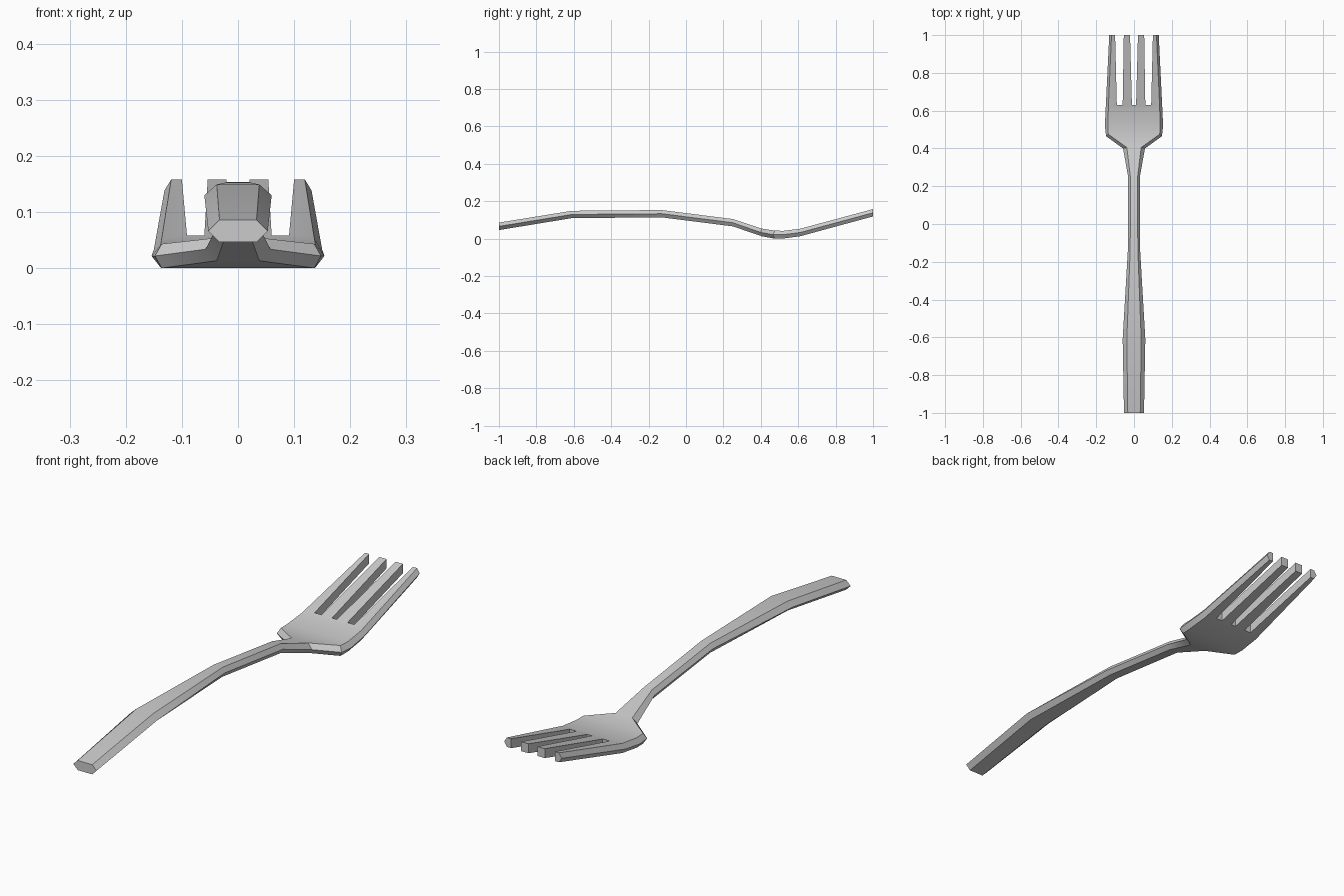
import bpy, bmesh, math

if "Cube" in bpy.data.objects:
    bpy.data.objects.remove(bpy.data.objects["Cube"])

# Hexagonal sections: y, y of side ridge, flat half-width, ridge half-width, bottom z, top z
SECTIONS = [
    (-1.00, -1.00, 0.033, 0.053, 0.046, 0.086),
    (-0.61, -0.61, 0.038, 0.060, 0.110, 0.149),
    (-0.13, -0.13, 0.020, 0.032, 0.114, 0.153),
    (0.25, 0.25, 0.019, 0.031, 0.066, 0.105),
    (0.405, 0.40, 0.038, 0.058, 0.013, 0.054),
    (0.475, 0.465, 0.136, 0.148, 0.000, 0.043),
    (0.52, 0.52, 0.138, 0.154, 0.001, 0.042),
    (0.61, 0.61, 0.136, 0.150, 0.013, 0.053),
    (1.00, 1.00, 0.119, 0.131, 0.119, 0.158),
]


def loft(name, rings):
    bm = bmesh.new()
    loops = [[bm.verts.new(p) for p in ring] for ring in rings]
    n = len(loops[0])
    for a, b in zip(loops, loops[1:]):
        for i in range(n):
            j = (i + 1) % n
            bm.faces.new((a[i], a[j], b[j], b[i]))
    bm.faces.new(loops[0])
    bm.faces.new(loops[-1])
    bmesh.ops.recalc_face_normals(bm, faces=bm.faces)
    mesh = bpy.data.meshes.new(name)
    bm.to_mesh(mesh)
    bm.free()
    obj = bpy.data.objects.new(name, mesh)
    bpy.context.collection.objects.link(obj)
    return obj


def hexagon(y, yr, w, wr, z0, z1):
    m = (z0 + z1) / 2
    return [(-w, y, z0), (w, y, z0), (wr, yr, m),
            (w, y, z1), (-w, y, z1), (-wr, yr, m)]


# Handle, neck and head in one loft
fork = loft("fork", [hexagon(*s) for s in SECTIONS])

# Flared slots between the four tines: left/right x at the root and at the tip
slots = [(-0.091, -0.060, -0.100, -0.054),
         (-0.011, 0.011, -0.021, 0.021),
         (0.060, 0.091, 0.054, 0.100)]
for a, b, c, d in slots:
    k = 0.42 / 0.37
    ends = [(0.63, a, b), (1.05, a + (c - a) * k, b + (d - b) * k)]
    cutter = loft("slot_cutter", [
        [(l, y, -0.1), (r, y, -0.1), (r, y, 0.3), (l, y, 0.3)] for y, l, r in ends])
    cutter.hide_render = True
    mod = fork.modifiers.new("slot", 'BOOLEAN')
    mod.operation = 'DIFFERENCE'
    mod.solver = 'EXACT'
    mod.object = cutter
    bpy.context.view_layer.objects.active = fork
    bpy.ops.object.modifier_apply(modifier=mod.name)
    bpy.data.objects.remove(cutter)

# Soft bends along the length, crisp bevels
bpy.ops.object.select_all(action='DESELECT')
fork.select_set(True)
bpy.context.view_layer.objects.active = fork
bpy.ops.object.shade_smooth_by_angle(angle=math.radians(30))
